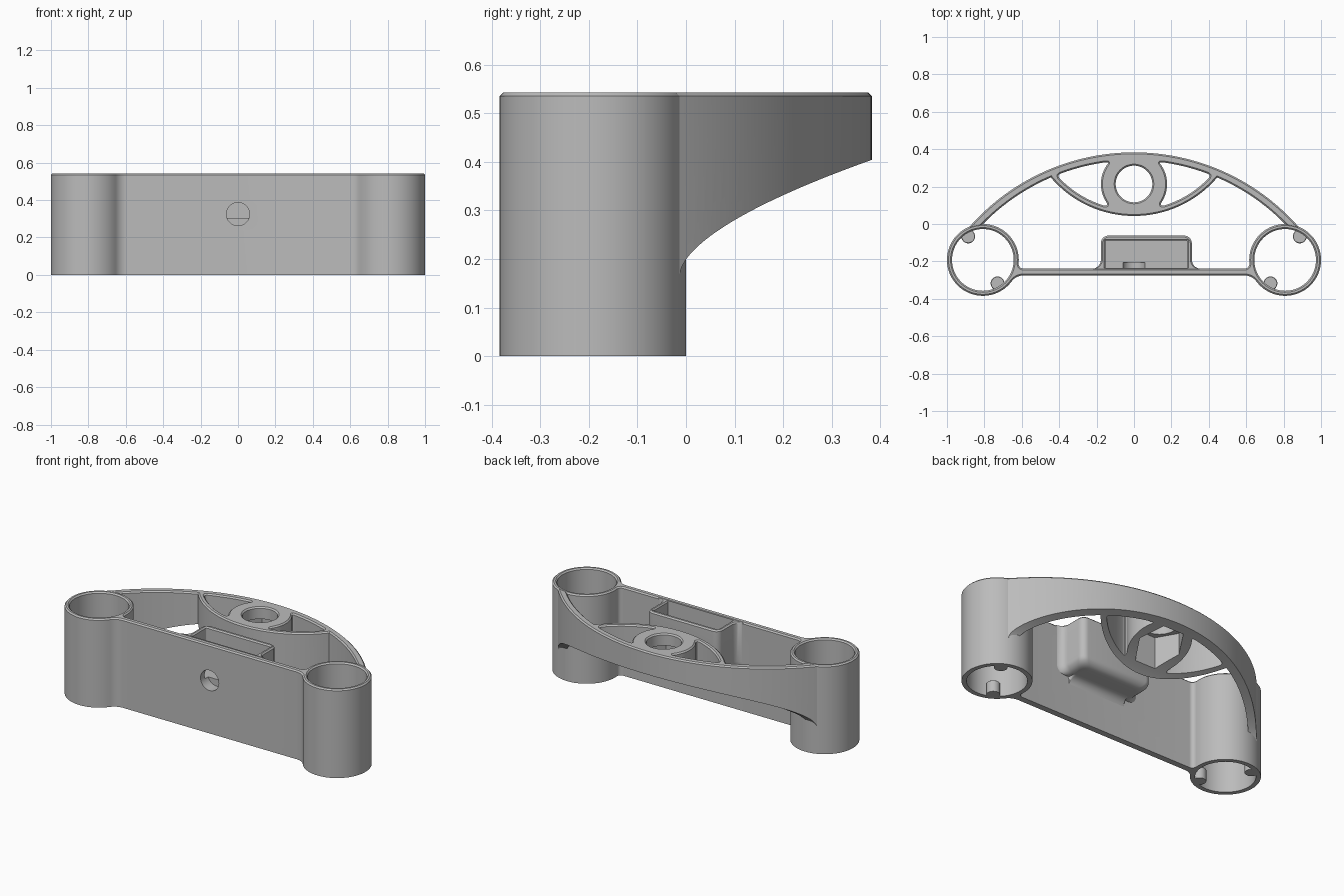
import bpy, bmesh
from math import sin, cos, radians, atan2, degrees, hypot
from mathutils import Vector

if "Cube" in bpy.data.objects:
    bpy.data.objects.remove(bpy.data.objects["Cube"])

TOP = 0.543
CHAMFER = 0.008

grey = bpy.data.materials.new("light grey")
grey.use_nodes = True
grey.diffuse_color = (0.5, 0.5, 0.5, 1)
grey.node_tree.nodes["Principled BSDF"].inputs["Base Color"].default_value = (0.5, 0.5, 0.5, 1)


def arc(cx, cy, r, start, end, steps):
    angles = [radians(start + (end - start) * i / steps) for i in range(steps + 1)]
    return [(cx + r * cos(a), cy + r * sin(a)) for a in angles]


def circle(cx, cy, r, steps=64):
    return arc(cx, cy, r, 0, 360, steps)[:-1]


def mirrored(points, cx=0):
    return [(2 * cx - x, y) for x, y in reversed(points)]


def curve_to(a, corner, b):
    """Soft corner points between a and b."""
    out = []
    for t in (0.2, 0.4, 0.6, 0.8):
        p = Vector(a) * (1 - t) ** 2 + Vector(corner) * 2 * t * (1 - t) + Vector(b) * t * t
        out.append(tuple(p))
    return out


def clean(points):
    out = []
    for p in points:
        if not out or (Vector(p) - Vector(out[-1])).length > 0.001:
            out.append(p)
    if (Vector(out[0]) - Vector(out[-1])).length < 0.001:
        out.pop()
    return out


def inset(points, d):
    """Move a loop towards its left side."""
    out = []
    for i, p in enumerate(points):
        p = Vector(p)
        e1 = (p - Vector(points[i - 1])).normalized()
        e2 = (Vector(points[(i + 1) % len(points)]) - p).normalized()
        n1, n2 = Vector((-e1.y, e1.x)), Vector((-e2.y, e2.x))
        out.append(p + (n1 + n2) * d / max(1 + n1.dot(n2), 0.5))
    return out


def finish(bm, name):
    bmesh.ops.recalc_face_normals(bm, faces=bm.faces[:])
    mesh = bpy.data.meshes.new(name)
    bm.to_mesh(mesh)
    bm.free()
    mesh.materials.append(grey)
    ob = bpy.data.objects.new(name, mesh)
    bpy.context.scene.collection.objects.link(ob)
    return ob


def activate(ob):
    for other in bpy.context.selected_objects:
        other.select_set(False)
    ob.select_set(True)
    bpy.context.view_layer.objects.active = ob


def prism(name, outer, holes, z0, z1, chamfer):
    """Extruded outline with holes and a chamfered top edge."""
    bm = bmesh.new()
    to_bottom, top_edges = {}, []
    for loop, sign in [(outer, 1)] + [(h, -1) for h in holes]:
        loop = clean(loop)
        area = sum(loop[i - 1][0] * p[1] - p[0] * loop[i - 1][1] for i, p in enumerate(loop))
        if area * sign < 0:
            loop.reverse()
        rings = [[bm.verts.new((x, y, z)) for x, y in pts] for pts, z in
                 ((loop, z0), (loop, z1 - chamfer), (inset(loop, chamfer), z1))]
        for low, high in zip(rings, rings[1:]):
            for i in range(len(loop)):
                bm.faces.new((low[i - 1], low[i], high[i], high[i - 1]))
        to_bottom.update(zip(rings[2], rings[0]))
        top_edges += [bm.edges.get((rings[2][i - 1], rings[2][i])) for i in range(len(loop))]
    filled = bmesh.ops.triangle_fill(bm, edges=top_edges, normal=(0, 0, 1))
    for f in [g for g in filled["geom"] if isinstance(g, bmesh.types.BMFace)]:
        bm.faces.new([to_bottom[v] for v in reversed(f.verts)])
    return finish(bm, name)


def loft(name, rings):
    """Skin over matching rings, capped at both ends."""
    bm = bmesh.new()
    rings = [[bm.verts.new(p) for p in ring] for ring in rings]
    for low, high in zip(rings, rings[1:]):
        for i in range(len(low)):
            bm.faces.new((low[i - 1], low[i], high[i], high[i - 1]))
    bm.faces.new(rings[0])
    bm.faces.new(rings[-1])
    return finish(bm, name)


def flat(points, z):
    return [(x, y, z) for x, y in points]


def cut(ob, cutters):
    activate(ob)
    for c in cutters:
        c.hide_render = True
        mod = ob.modifiers.new("cut", "BOOLEAN")
        mod.operation = "DIFFERENCE"
        mod.solver = "EXACT"
        mod.object = c
        bpy.ops.object.modifier_apply(modifier=mod.name)


# Front body: two tubes joined by a thin wall with soft corners
TX, TY, TR = 0.808, -0.192, 0.192
WALL_FRONT, WALL_BACK = -0.275, -0.238


def fillet_centre(y, r):
    return TX - ((TR + r) ** 2 - (y - TY) ** 2) ** 0.5, y


rf, rb = 0.08, 0.025
fx, fy = fillet_centre(WALL_FRONT - rf, rf)
bx, by = fillet_centre(WALL_BACK + rb, rb)
a_front = degrees(atan2(fy - TY, fx - TX)) % 360
a_back = degrees(atan2(by - TY, bx - TX)) % 360
half = (arc(fx, fy, rf, 90, a_front - 180, 10)
        + arc(TX, TY, TR, a_front, a_back + 360, 60)
        + arc(bx, by, rb, a_back - 180, -90, 8))
bores = [circle(s * TX, TY, 0.165) for s in (1, -1)]
body = prism("front_body", half + mirrored(half), bores, 0, TOP, CHAMFER)

# Pegs inside the lower end of each tube
parts = []
for side in (1, -1):
    for a in (58, 238):
        px = side * (TX + 0.148 * cos(radians(a)))
        py = TY + 0.148 * sin(radians(a))
        parts.append(prism("tube_peg", circle(px, py, 0.037, 32), [], 0, 0.07, 0.003))

# Pocket hung on the back of the wall, offset to one side
PX = 0.066


def pocket_plan(hw, depth, flare, r, y0):
    flare, r = min(flare, depth * 0.45), min(r, depth * 0.45)
    pts = (arc(PX + hw + flare, y0 + flare, flare, 270, 180, 7)
           + arc(PX + hw - r, y0 + depth - r, r, 0, 90, 7))
    return pts + mirrored(pts, PX)


rings = []
for a in (4, 20, 40, 60, 80, 90):
    c, s = 0.05 * cos(radians(a)), 0.05 * sin(radians(a))
    rings.append(flat(pocket_plan(0.193, 0.051 - c, 0.05, 0.04, -0.24), 0.2 + s))
for a in (-90, -70, -50, -30, -15, 0):
    c, s = 0.05 * cos(radians(a)), 0.05 * sin(radians(a))
    rings.append(flat(pocket_plan(0.193 + c, 0.128 + c, 0.05, 0.04, -0.24), 0.3 + s))
rings += [flat(pocket_plan(0.243, 0.178, 0.05, 0.04, -0.24), TOP - CHAMFER),
          flat(pocket_plan(0.235, 0.170, 0.05, 0.035, -0.24), TOP),
          flat(pocket_plan(0.226, 0.154, 0.002, 0.006, -0.236), TOP),
          flat(pocket_plan(0.219, 0.147, 0.002, 0.006, -0.236), TOP - CHAMFER),
          flat(pocket_plan(0.219, 0.147, 0.002, 0.006, -0.236), 0.305)]
pocket = loft("pocket", rings)

# Round hole through the wall into the pocket
drill = loft("drill_cutter", [[(x, y, z) for x, z in circle(0, 0.325, 0.062, 48)]
                              for y in (-0.4, -0.205)])
cut(body, [drill])
cut(pocket, [drill])

# Rear arch with an eye-shaped frame and a central boss
AY, AR_OUT, AR_IN = -0.788, 1.171, 1.128
LY, LR_OUT, LR_IN = 0.627, 0.584, 0.552
BOSS_Y = 0.214
half = (arc(0, LY, LR_OUT, -90, -40.4, 24)
        + arc(0, AY, AR_IN, 66.8, 43.5, 20)
        + arc(0, AY, AR_OUT, 40.8, 90, 40))
upper = arc(0, AY, AR_IN, 69.7, 82.3, 14)
inner = arc(0, BOSS_Y, 0.177, 35, -35, 14)
lower = arc(0, LY, LR_IN, -73, -44, 14)
window = (upper + curve_to(upper[-1], (0.13, 0.332), inner[0])
          + inner + curve_to(inner[-1], (0.14, 0.093), lower[0])
          + lower + curve_to(lower[-1], (0.413, 0.261), upper[0]))
arch = prism("rear_arch", half + mirrored(half), [window, mirrored(window)], 0.1, TOP, CHAMFER)

# Curved underside, bolt hole and six-sided nut recess
under = [(-0.1, 0), (0.5, 0)]
for i in range(40, -1, -1):
    y = 0.512 * (i / 40) ** 2
    under.append((y - 0.012, 0.17 + 0.409 * y ** 0.6))
under.append((-0.1, 0.16))
cutters = [loft("underside_cutter", [[(x, y, z) for y, z in under] for x in (-1.2, 1.2)]),
           loft("bolt_cutter", [flat(circle(0, BOSS_Y, r), z) for r, z in
                                ((0.098, 0.05), (0.098, TOP - CHAMFER), (0.114, TOP + CHAMFER))]),
           loft("nut_cutter", [flat(circle(0, BOSS_Y, 0.138, 6), z) for z in (0.04, 0.47)])]
cut(arch, cutters)

for helper in cutters + [drill]:
    bpy.data.objects.remove(helper)

# Smooth curves, crisp edges
for ob in parts + [body, pocket, arch]:
    activate(ob)
    bpy.ops.object.shade_smooth_by_angle(angle=radians(30))
